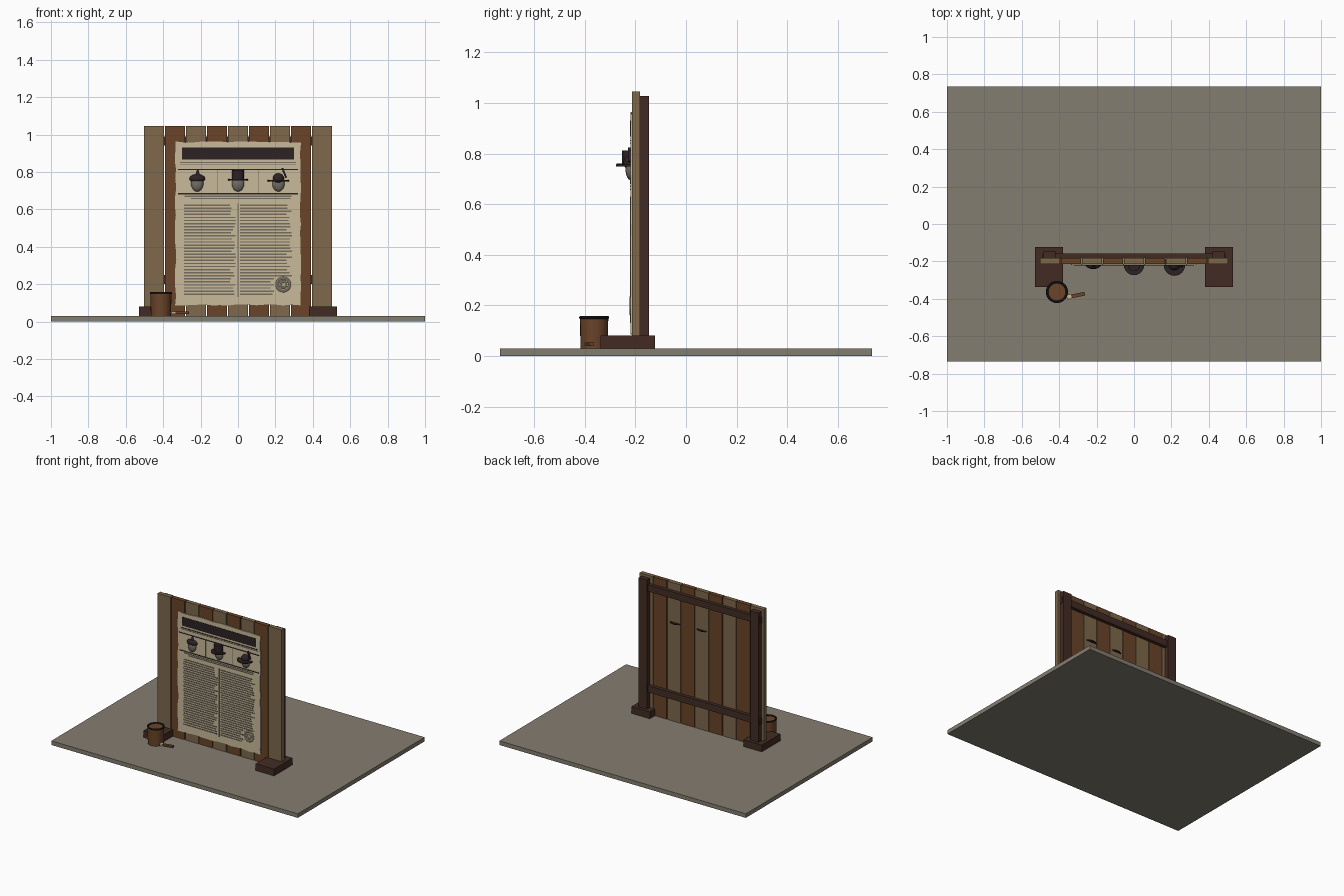
import bpy, bmesh, math, random
from mathutils import Matrix, Vector

if "Cube" in bpy.data.objects:
    bpy.data.objects.remove(bpy.data.objects["Cube"])

random.seed(4)


def material(name, r, g, b):
    lin = [((c / 255 + 0.055) / 1.055) ** 2.4 for c in (r, g, b)]
    m = bpy.data.materials.new(name)
    m.diffuse_color = (*lin, 1)
    m.use_nodes = True
    m.node_tree.nodes["Principled BSDF"].inputs["Base Color"].default_value = m.diffuse_color
    return m


STONE = material("stone grey", 132, 125, 112)
TAN = material("weathered tan wood", 126, 104, 75)
BROWN = material("brown wood", 106, 68, 41)
DARK = material("dark brown wood", 66, 43, 35)
PAPER = material("aged paper", 200, 187, 155)
INK = material("black ink", 45, 34, 36)
FADED = material("faded ink", 118, 109, 94)
GREY = material("portrait grey", 116, 110, 102)
IRON = material("dark iron", 36, 34, 36)


def finish(name, bm, mat, smooth=False):
    bmesh.ops.recalc_face_normals(bm, faces=bm.faces)
    me = bpy.data.meshes.new(name)
    bm.to_mesh(me)
    bm.free()
    me.materials.append(mat)
    ob = bpy.data.objects.new(name, me)
    bpy.context.collection.objects.link(ob)
    if smooth:
        bpy.context.view_layer.objects.active = ob
        ob.select_set(True)
        bpy.ops.object.shade_smooth_by_angle(angle=math.radians(40))
        ob.select_set(False)
    return ob


def boxes(name, mat, items):
    """One object from (x0, x1, y0, y1, z0, z1) boxes."""
    bm = bmesh.new()
    for x0, x1, y0, y1, z0, z1 in items:
        mid = Vector((x0 + x1, y0 + y1, z0 + z1)) / 2
        bmesh.ops.create_cube(bm, size=1, matrix=Matrix.Translation(mid)
                              @ Matrix.Diagonal((x1 - x0, y1 - y0, z1 - z0, 1)))
    return finish(name, bm, mat)


def turned_box(name, mat, centre, size, angle, axis):
    bm = bmesh.new()
    bmesh.ops.create_cube(bm, size=1, matrix=Matrix.Translation(centre)
                          @ Matrix.Rotation(math.radians(angle), 4, axis) @ Matrix.Diagonal((*size, 1)))
    return finish(name, bm, mat)


def cylinder(name, mat, x, y, z0, z1, r0, r1, sides=24):
    bm = bmesh.new()
    bmesh.ops.create_cone(bm, cap_ends=True, segments=sides, radius1=r0, radius2=r1, depth=z1 - z0,
                          matrix=Matrix.Translation((x, y, (z0 + z1) / 2)))
    return finish(name, bm, mat, True)


def ellipsoid(name, mat, centre, radii):
    bm = bmesh.new()
    bmesh.ops.create_uvsphere(bm, u_segments=20, v_segments=12, radius=1,
                              matrix=Matrix.Translation(centre) @ Matrix.Diagonal((*radii, 1)))
    return finish(name, bm, mat, True)


def ring(name, mat, centre, major, minor, rot=None, flat=1.0):
    bm = bmesh.new()
    n, k = 28, 8
    v = [[bm.verts.new(((major + minor * math.cos(b)) * math.cos(a),
                        (major + minor * math.cos(b)) * math.sin(a), flat * minor * math.sin(b)))
          for b in (math.tau * j / k for j in range(k))] for a in (math.tau * i / n for i in range(n))]
    for i in range(n):
        for j in range(k):
            bm.faces.new((v[i][j], v[(i + 1) % n][j], v[(i + 1) % n][(j + 1) % k], v[i][(j + 1) % k]))
    m = Matrix.Translation(centre)
    bm.transform(m @ rot if rot else m)
    return finish(name, bm, mat, True)


# paving slab
boxes("paving_slab", STONE, [(-1, 1, -0.735, 0.735, 0, 0.03)])

# alternating vertical planks
for i in range(9):
    x = (i - 4) * 0.1125
    boxes(f"plank_{i + 1}", BROWN if i % 2 else TAN,
          [(x - 0.0535, x + 0.0535, -0.213, -0.182, 0.03, 1.045)])

# rear frame: feet, posts and rails
for side, s in (("left", -1), ("right", 1)):
    a, b = sorted((s * 0.38, s * 0.529))
    boxes(f"{side}_foot", DARK, [(a, b, -0.338, -0.123, 0.03, 0.08)])
    a, b = sorted((s * 0.42, s * 0.487))
    boxes(f"{side}_post", DARK, [(a, b, -0.182, -0.147, 0.08, 1.027)])
boxes("upper_rail", DARK, [(-0.49, 0.49, -0.183, -0.158, 0.94, 0.99)])
boxes("lower_rail", DARK, [(-0.49, 0.49, -0.183, -0.158, 0.2, 0.25)])

# paper sheet with a slightly ragged outline
L, R, B, T = -0.334, 0.334, 0.089, 0.96
outline = []
for (xa, za), (xb, zb), n in (((L, B), (R, B), 14), ((R, B), (R, T), 18),
                              ((R, T), (L, T), 14), ((L, T), (L, B), 18)):
    for i in range(n):
        t = i / n
        outline.append((xa + (xb - xa) * t + random.uniform(-0.004, 0.004),
                        za + (zb - za) * t + random.uniform(-0.004, 0.004)))
bm = bmesh.new()
face = bm.faces.new([bm.verts.new((x, -0.219, z)) for x, z in outline])
ext = bmesh.ops.extrude_face_region(bm, geom=[face])
bmesh.ops.translate(bm, vec=(0, 0.006, 0), verts=[g for g in ext["geom"] if isinstance(g, bmesh.types.BMVert)])
finish("paper_sheet", bm, PAPER)

# printed header band, rules and dividers
F0, F1 = -0.2215, -0.2185
boxes("header_band", INK, [(-0.3, 0.3, F0, F1, 0.867, 0.93)])
boxes("dark_rules", INK, [(-0.322, 0.322, F0, F1, z - 0.003, z + 0.003) for z in (0.812, 0.683)]
      + [(-0.31, 0.31, F0, F1, 0.849, 0.854)])
boxes("faded_rules", FADED, [(-0.31, 0.31, F0, F1, 0.84, 0.843)]
      + [(x - 0.0015, x + 0.0015, F0, F1, 0.685, 0.81) for x in (-0.109, 0.109)]
      + [(-0.002, 0.002, F0, F1, 0.13, 0.63)]
      + [(-0.285, 0.285, F0, F1, 0.667, 0.673), (-0.25, 0.28, F0, F1, 0.655, 0.661)])

# two columns of abstract print lines
lines = []
for i in range(30):
    z = 0.622 - i * 0.0164
    for col, x0 in enumerate((-0.289, 0.012)):
        x1 = x0 + random.uniform(0.245, 0.278)
        if col and z < 0.24:
            x1 = random.uniform(0.17, 0.195)
        lines.append((x0, x1, F0, F1, z - 0.0036, z + 0.0036))
boxes("print_lines", FADED, lines)

# round seal
upright = Matrix.Rotation(math.pi / 2, 4, "X")
ring("seal_outer_ring", FADED, (0.242, -0.2195, 0.198), 0.034, 0.008, upright, 0.4)
ring("seal_inner_ring", FADED, (0.242, -0.2195, 0.198), 0.015, 0.006, upright, 0.4)

# three portrait heads in relief
for i, x in enumerate((-0.218, 0, 0.216)):
    ellipsoid(f"portrait_head_{i + 1}", GREY, (x, -0.219, 0.738), (0.033, 0.02, 0.043))

# soft cap with a pointed knob
ellipsoid("soft_cap", INK, (-0.218, -0.215, 0.764), (0.043, 0.026, 0.024))
cylinder("cap_knob", INK, -0.216, -0.218, 0.78, 0.812, 0.013, 0.003, 12)
# tall hat
cylinder("tall_hat_crown", INK, 0, -0.22, 0.757, 0.811, 0.032, 0.032)
cylinder("tall_hat_brim", INK, 0, -0.22, 0.754, 0.761, 0.054, 0.054)
# wide hat with feather
ellipsoid("wide_hat_crown", INK, (0.216, -0.22, 0.764), (0.03, 0.027, 0.029))
cylinder("wide_hat_brim", INK, 0.216, -0.22, 0.749, 0.756, 0.057, 0.057)
turned_box("hat_feather", INK, (0.247, -0.225, 0.795), (0.01, 0.01, 0.056), -22, "Y")

# paste bucket with rim
cylinder("bucket_body", BROWN, -0.412, -0.363, 0.03, 0.15, 0.054, 0.056)
ring("bucket_rim", IRON, (-0.412, -0.363, 0.152), 0.053, 0.0065)

# paste brush lying beside the bucket
turned_box("brush_handle", BROWN, (-0.3, -0.38, 0.047), (0.075, 0.02, 0.012), 11, "Z")
turned_box("brush_bristles", PAPER, (-0.347, -0.389, 0.047), (0.024, 0.024, 0.014), 11, "Z")
